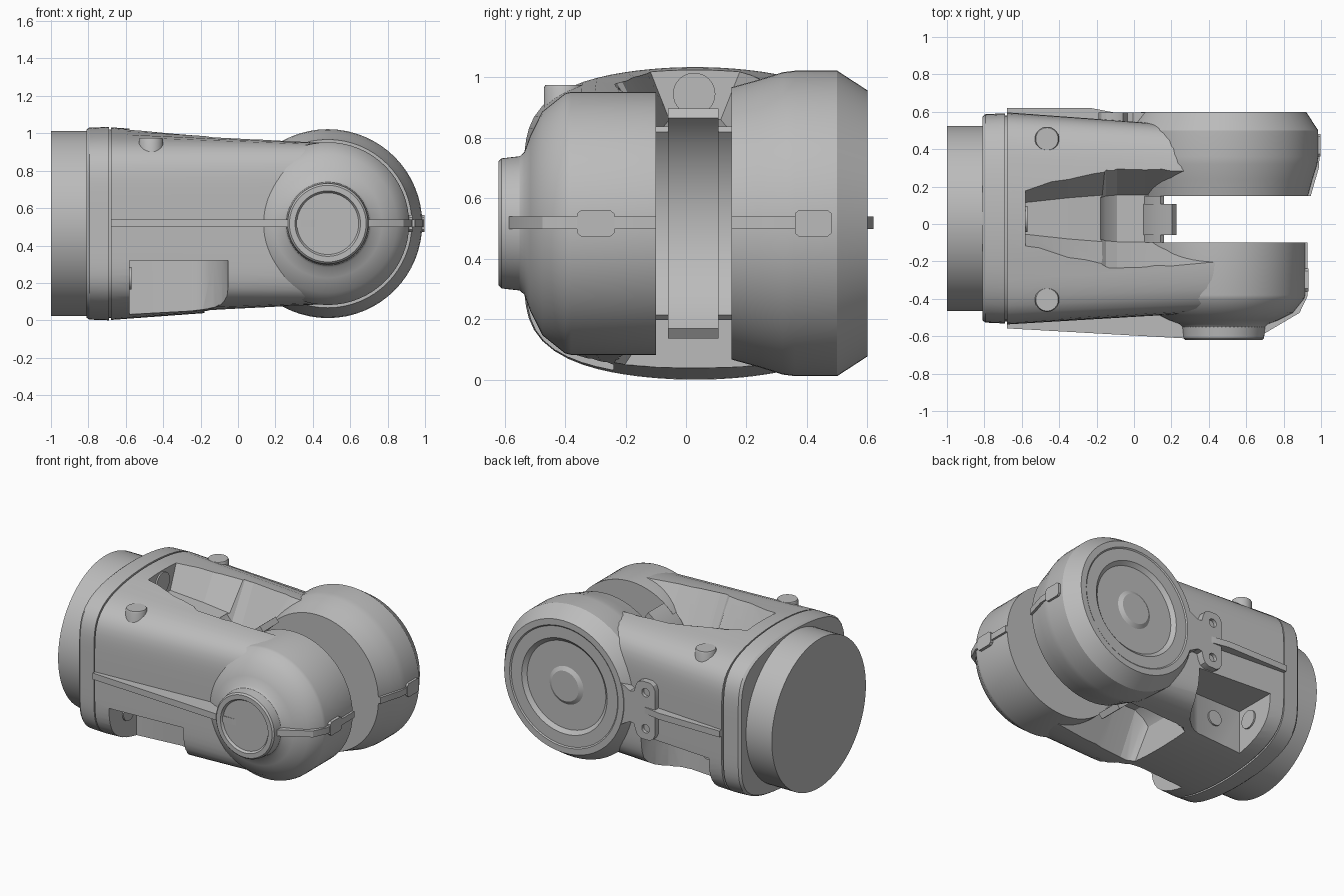
import bpy, bmesh, math
from mathutils import Vector

cube = bpy.data.objects.get("Cube")
if cube:
    bpy.data.objects.remove(cube, do_unlink=True)

grey = bpy.data.materials.new("plain grey")
grey.use_nodes = True
grey.diffuse_color = (0.5, 0.5, 0.5, 1)
grey.node_tree.nodes["Principled BSDF"].inputs["Base Color"].default_value = (0.5, 0.5, 0.5, 1)

CX, CZ = 0.48, 0.517     # joint axis, running along y
CY = 0.03                # body axis, running along x


def smooth(ob, angle=30):
    bpy.ops.object.select_all(action='DESELECT')
    ob.select_set(True)
    bpy.context.view_layer.objects.active = ob
    bpy.ops.object.shade_smooth_by_angle(angle=math.radians(angle))


def loft(name, rings, shade=True):
    """Skin a row of equal-length closed rings and cap both ends."""
    bm = bmesh.new()
    rows = [[bm.verts.new(p) for p in ring] for ring in rings]
    n = len(rows[0])
    for a, b in zip(rows, rows[1:]):
        for i in range(n):
            j = (i + 1) % n
            bm.faces.new((a[i], a[j], b[j], b[i]))
    bm.faces.new(rows[0])
    bm.faces.new(rows[-1])
    bmesh.ops.recalc_face_normals(bm, faces=bm.faces)
    me = bpy.data.meshes.new(name)
    bm.to_mesh(me)
    bm.free()
    me.materials.append(grey)
    ob = bpy.data.objects.new(name, me)
    bpy.context.collection.objects.link(ob)
    if shade:
        smooth(ob)
    return ob


def prism_z(name, plan, z0, z1):
    return loft(name, [[(x, y, z) for x, y in plan] for z in (z0, z1)])


def lathe(name, origin, axis, profile, n=64):
    """Turn (distance along axis, radius) pairs around an axis."""
    q = Vector(axis).to_track_quat('Z', 'Y')
    ring = lambda d, r: [Vector(origin) + q @ Vector((r * math.cos(k * math.tau / n),
                         r * math.sin(k * math.tau / n), d)) for k in range(n)]
    return loft(name, [ring(d, r) for d, r in profile])


def section(x, cy, a, b, p=6, crown=0.6, n=96):
    """Rounded-box cross-section with a crowned top and bottom."""
    pts = []
    for k in range(n):
        c, s = math.cos(k * math.tau / n), math.sin(k * math.tau / n)
        r = (abs(c) ** p + abs(s) ** p) ** (-1 / p)
        y = a * r * c
        pts.append((x, cy + y, CZ + b * r * s * (1 - crown * y * y)))
    return pts


def cut(target, cutter):
    cutter.hide_render = True
    mod = target.modifiers.new("cut", 'BOOLEAN')
    mod.operation, mod.solver, mod.object = 'DIFFERENCE', 'EXACT', cutter
    bpy.context.view_layer.objects.active = target
    bpy.ops.object.modifier_apply(modifier=mod.name)
    bpy.data.objects.remove(cutter, do_unlink=True)


# Round mounting end and collar
lathe("mount_cylinder", (-1, CY, CZ), (1, 0, 0), [(0, 0.495), (0.35, 0.495)], 96)
loft("collar", [section(-0.81, CY, 0.545, 0.503), section(-0.795, CY, 0.557, 0.513),
                section(-0.69, CY, 0.562, 0.517)])
loft("collar_groove", [section(-0.70, CY, 0.55, 0.505), section(-0.66, CY, 0.55, 0.503)])

# Tapered fork body, squarer towards the joint
body = loft("fork_body", [section(-0.68, CY, 0.567, 0.515), section(0.48, 0.022, 0.49, 0.43, 7, 0)],
            shade=False)

# Slot between the two arms
cut(body, lathe("slot_cutter", (CX, -0.1, CZ), (0, 1, 0), [(0, 0.46), (0.25, 0.46)], 96))


# Channel on top, and flared scoops above and below the slot
def trough(name, stations, up):
    rings = []
    for x, wide, narrow, depth in stations:
        z = lambda v: CZ + up * (v - CZ)
        rings.append([(x, 0.03 - wide, z(1.1)), (x, 0.03 - narrow, z(depth)),
                      (x, 0.03 + narrow, z(depth)), (x, 0.03 + wide, z(1.1))])
    return loft(name, rings, shade=False)


cut(body, trough("channel_cutter", [(-0.58, 0.18, 0.085, 0.86), (-0.35, 0.27, 0.11, 0.83),
                                    (-0.1, 0.34, 0.13, 0.79)], 1))
for up in (1, -1):
    cut(body, trough("scoop_cutter", [(-0.18, 0.31, 0.11, 0.80), (-0.15, 0.33, 0.12, 0.75),
                                      (-0.09, 0.33, 0.125, 0.71), (0.06, 0.33, 0.125, 0.71),
                                      (0.2, 0.34, 0.13, 0.76), (0.6, 0.36, 0.13, 0.8)], up))

# Notches low on both flanks, with a curved runout
notch = [(-0.58, -0.24), (-0.25, -0.24), (-0.19, -0.26), (-0.13, -0.31), (-0.085, -0.38),
         (-0.055, -0.46), (-0.05, -0.7), (-0.58, -0.7)]
for side in (1, -1):
    plan = [(x, y if side == 1 else 2 * CY - y) for x, y in notch]
    cut(body, prism_z("notch_cutter", plan, -0.1, 0.32))
smooth(body)

# Front joint housing with hub
lathe("front_joint", (CX, 0, CZ), (0, -1, 0),
      [(0.1, 0.435), (0.38, 0.435), (0.40, 0.43), (0.475, 0.37), (0.515, 0.29), (0.535, 0.235),
       (0.55, 0.222), (0.61, 0.215), (0.62, 0.205), (0.62, 0.175), (0.605, 0.165), (0.605, 0.01)])

# Back joint housing with recessed cover
lathe("back_joint", (CX, 0, CZ), (0, 1, 0),
      [(0.15, 0.45), (0.24, 0.475), (0.32, 0.5), (0.36, 0.505), (0.5, 0.505), (0.6, 0.44),
       (0.6, 0.40), (0.594, 0.392), (0.594, 0.315), (0.572, 0.29), (0.572, 0.125),
       (0.588, 0.10), (0.588, 0.01)])


# Curved flange closing the slot, and the guide strip running over it
def arc_strip(name, half_angle, r0, r1, y0, y1):
    rings = []
    for k in range(25):
        t = math.pi + math.radians(half_angle * (k / 12 - 1))
        rings.append([(CX + r * math.cos(t), y, CZ + r * math.sin(t))
                      for r, y in ((r0, y0), (r0, y1), (r1, y1), (r1, y0))])
    loft(name, rings)


arc_strip("slot_flange", 43.5, 0.44, 0.465, -0.1, 0.15)
arc_strip("guide_strip", 54, 0.43, 0.47, -0.06, 0.107)

# Seam ribs along the arms and around the joints
prism_z("front_rib", [(-0.68, -0.45), (-0.68, -0.558), (0.28, -0.612), (0.69, -0.59), (0.885, -0.475),
                      (0.928, -0.385), (0.928, -0.1), (0.6, -0.1), (0.45, -0.3)], 0.498, 0.54)
prism_z("back_joint_rib", [(0.6, 0.15), (0.945, 0.15), (0.988, 0.3), (0.992, 0.36), (0.992, 0.48),
                           (0.6, 0.48)], 0.498, 0.54)
prism_z("back_rib", [(-0.68, 0.45), (-0.68, 0.62), (-0.23, 0.62), (-0.1, 0.595), (-0.1, 0.45)],
        0.498, 0.54)


# Latch pads on the joint ends
def pad(name, x0, x1, y0, y1):
    ring = [(y0, 0.485), (y0 + 0.015, 0.472), (y1 - 0.015, 0.472), (y1, 0.485),
            (y1, 0.55), (y1 - 0.015, 0.562), (y0 + 0.015, 0.562), (y0, 0.55)]
    loft(name, [[(x, y, z) for y, z in ring] for x in (x0, x1)])


pad("front_latch_pad", 0.88, 0.932, -0.36, -0.237)
pad("back_latch_pad", 0.94, 0.998, 0.36, 0.482)

# Screw plate beside the back cover, with a neck joining it to the joint
lower = [(-0.19, 0.37), (-0.175, 0.34), (-0.15, 0.325), (-0.09, 0.325), (-0.06, 0.34),
         (-0.045, 0.37), (-0.035, 0.41), (-0.005, 0.415), (0.06, 0.38)]
plate = lower + [(x, 2 * CZ - z) for x, z in reversed(lower)]
screw_plate = loft("screw_plate", [[(x, y, z) for x, z in plate] for y in (0.46, 0.597)], shade=False)
for z in (0.397, 0.637):
    cut(screw_plate, lathe("screw_hole_cutter", (-0.12, 0.575, z), (0, 1, 0),
                           [(0, 0.028), (0.1, 0.028)], 24))
smooth(screw_plate)

# Round bosses on top
for side, y in (("front", -0.405), ("back", 0.455)):
    lathe(side + "_top_boss", (-0.465, y, 0.75), (0, 0, 1), [(0, 0.065), (0.215, 0.065), (0.225, 0.06)], 32)

# Screw heads in the channel and the notches
lathe("channel_screw", (-0.6, 0.027, 0.945), (1, 0, 0), [(0, 0.07), (0.03, 0.07)], 32)
for side, s in (("front", -1), ("back", 1)):
    lathe(side + "_notch_end_screw", (-0.6, CY + s * 0.36, 0.225), (1, 0, 0),
          [(0, 0.06), (0.03, 0.06)], 32)
lathe("back_notch_wall_screw", (-0.38, CY + 0.25, 0.2), (0, 1, 0), [(0, 0.05), (0.03, 0.05)], 32)
